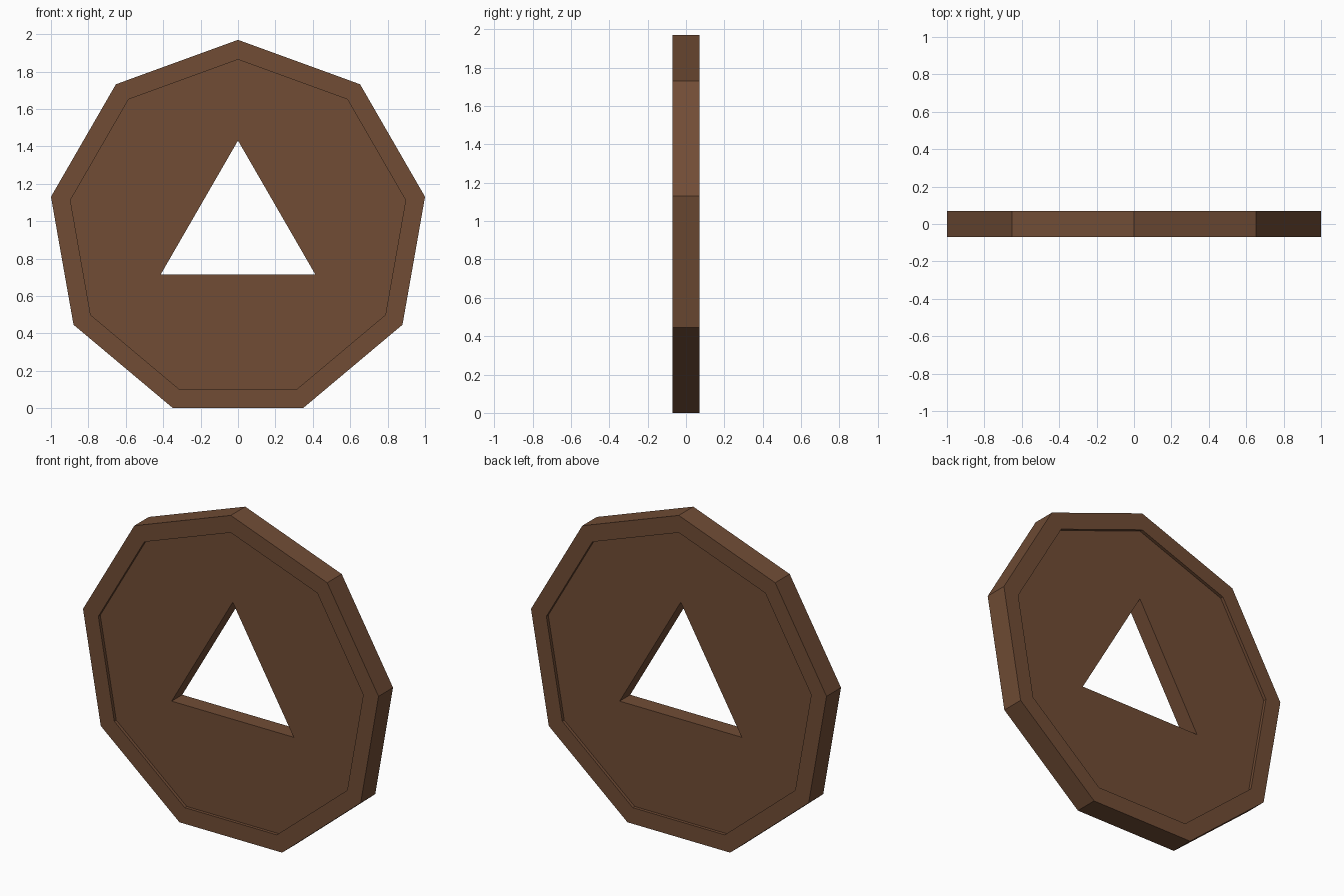
import bpy, bmesh, math

if "Cube" in bpy.data.objects:
    bpy.data.objects.remove(bpy.data.objects["Cube"])

R_OUT, R_IN, R_TRI = 1.0154, 0.910, 0.477   # rim, recessed panel, triangular hole
CZ = R_OUT * math.cos(math.radians(20))     # centre height so the flat side sits on z = 0
HALF, PANEL = 0.07, 0.051                   # half depth of rim and of panel

wood = bpy.data.materials.new("dark brown wood")
wood.diffuse_color = (0.165, 0.073, 0.036, 1)
wood.use_nodes = True
wood.node_tree.nodes["Principled BSDF"].inputs["Base Color"].default_value = wood.diffuse_color

bm = bmesh.new()


def loop(n, r, y):
    """Regular polygon loop with a corner at the top."""
    angles = [math.pi / 2 + 2 * math.pi * k / n for k in range(n)]
    return [bm.verts.new((r * math.cos(a), y, CZ + r * math.sin(a))) for a in angles]


def bridge(a, b):
    n = len(a)
    for i in range(n):
        j = (i + 1) % n
        bm.faces.new((a[i], a[j], b[j], b[i]))


sides = []
for s in (-1, 1):
    rim = loop(9, R_OUT, s * HALF)
    lip = loop(9, R_IN, s * HALF)
    panel = loop(9, R_IN, s * PANEL)
    hole = loop(3, R_TRI, s * PANEL)
    # raised rim and step down to the panel
    bridge(rim, lip)
    bridge(lip, panel)
    # flat panel in three sectors around the triangle
    for k in range(3):
        outer = [panel[(3 * k + i) % 9] for i in range(4)]
        bm.faces.new(outer + [hole[(k + 1) % 3], hole[k]])
    sides.append((rim, hole))

# outer edge and inside walls of the hole
bridge(sides[0][0], sides[1][0])
bridge(sides[0][1], sides[1][1])
bmesh.ops.recalc_face_normals(bm, faces=bm.faces)

mesh = bpy.data.meshes.new("nine_sided_disc")
bm.to_mesh(mesh)
bm.free()
mesh.materials.append(wood)
disc = bpy.data.objects.new("nine_sided_disc", mesh)
bpy.context.collection.objects.link(disc)
